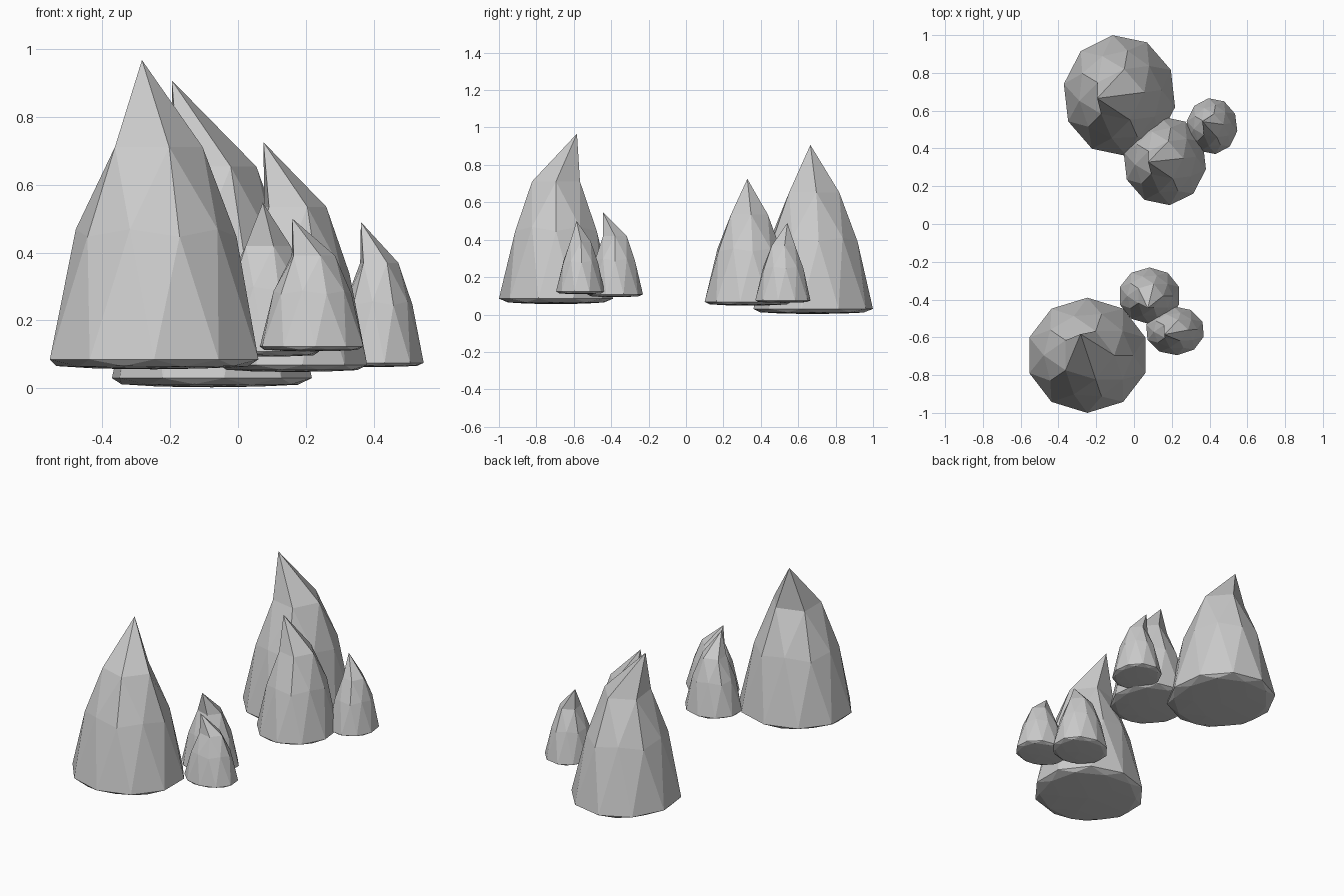
import bpy, bmesh
from math import radians
from mathutils import Matrix

if "Cube" in bpy.data.objects:
    bpy.data.objects.remove(bpy.data.objects["Cube"])

# name, centre (x, y), rim height, apex (x, y, z), radii (x, y), turn in degrees
ROCKS = [
    ("back_large_rock",   (-0.077, 0.68),   0.03,  (-0.195, 0.665, 0.907), (0.300, 0.322), 7),
    ("back_medium_rock",  (0.163, 0.335),   0.068, (0.075, 0.328, 0.725),  (0.222, 0.237), 7),
    ("back_small_rock",   (0.413, 0.518),   0.075, (0.362, 0.542, 0.49),   (0.136, 0.149), 8),
    ("front_large_rock",  (-0.247, -0.695), 0.085, (-0.283, -0.583, 0.967), (0.323, 0.305), 0),
    ("front_medium_rock", (0.082, -0.38),   0.108, (0.073, -0.445, 0.547), (0.165, 0.150), 0),
    ("front_small_rock",  (0.217, -0.565),  0.123, (0.16, -0.585, 0.50),   (0.157, 0.130), 4),
]


def rock(name, centre, rim, apex, radii, turn):
    """Icosphere with a flattened underside, a tapered body and a leaning peak."""
    bm = bmesh.new()
    bmesh.ops.create_icosphere(bm, subdivisions=2, radius=1,
                               matrix=Matrix.Rotation(radians(turn), 4, 'Z'))
    height = apex[2] - rim
    for v in bm.verts:
        x, y, z = v.co
        if z > 0.95:                       # leaning peak
            v.co = apex
            continue
        taper = 1.0
        if z > 0.1:                        # tapered sides
            taper = 0.84
            frac = 0.71 if z > 0.7 else 0.435 if z > 0.5 else 0.41
            h = frac * height
        elif z < -0.1:                     # shallow underside
            h = -0.09 * radii[0] * abs(z) ** 0.5
        else:                              # rim
            h = 0.0
        v.co = (centre[0] + x * radii[0] * taper,
                centre[1] + y * radii[1] * taper, rim + h)
    mesh = bpy.data.meshes.new(name)
    bm.to_mesh(mesh)
    bm.free()
    bpy.context.collection.objects.link(bpy.data.objects.new(name, mesh))


for spec in ROCKS:
    rock(*spec)
